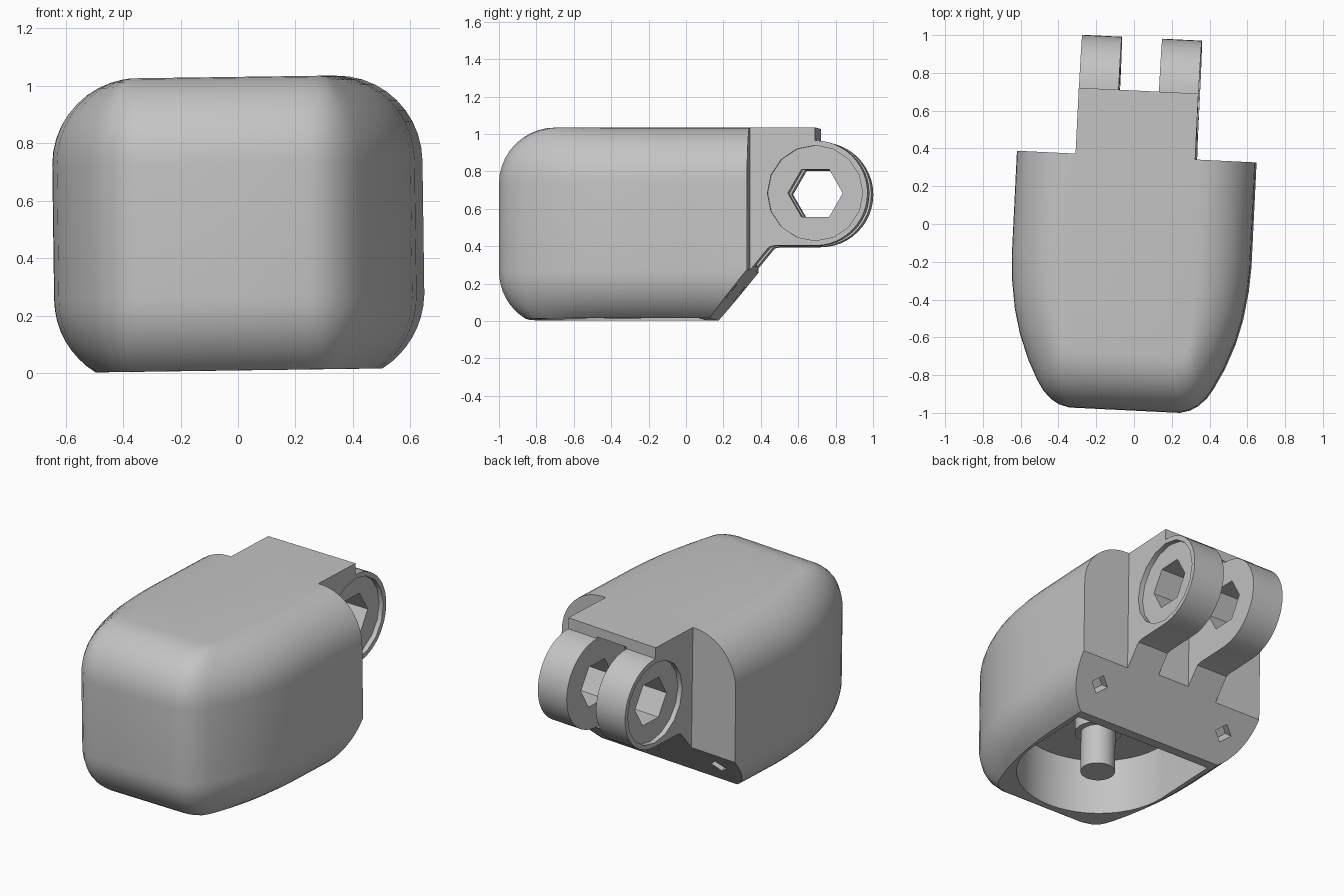
import bpy, bmesh, math
from mathutils import Matrix, Vector

cube = bpy.data.objects.get("Cube")
if cube:
    bpy.data.objects.remove(cube, do_unlink=True)

grey = bpy.data.materials.new("plain grey")
grey.use_nodes = True
grey.diffuse_color = (0.55, 0.55, 0.55, 1)
grey.node_tree.nodes["Principled BSDF"].inputs["Base Color"].default_value = (0.55, 0.55, 0.55, 1)

TOP, REAR, HALF, FRONT = 1.022, 0.357, 0.632, -0.987
EYE_Y, EYE_Z, EYE_R = 0.706, 0.671, 0.281
CX, ROUND, FLAT = 0.004, 0.3, 0.335
PLACE = (Matrix.Translation((0, 0, 0.009)) @ Matrix.Rotation(math.radians(-2.8), 4, 'Z')
         @ Matrix.Rotation(math.radians(-0.8), 4, 'Y'))


def loft(name, rings):
    """Skin closed rings of points and cap both ends."""
    bm = bmesh.new()
    rows = [[bm.verts.new(p) for p in ring] for ring in rings]
    n = len(rows[0])
    for a, b in zip(rows, rows[1:]):
        for i in range(n):
            j = (i + 1) % n
            bm.faces.new((a[i], a[j], b[j], b[i]))
    bm.faces.new(rows[0])
    bm.faces.new(rows[-1])
    bmesh.ops.recalc_face_normals(bm, faces=bm.faces)
    mesh = bpy.data.meshes.new(name)
    bm.to_mesh(mesh)
    bm.free()
    mesh.materials.append(grey)
    ob = bpy.data.objects.new(name, mesh)
    bpy.context.collection.objects.link(ob)
    return ob


def side_prism(name, profile, x0, x1):
    return loft(name, [[(CX + x, y, z) for y, z in profile] for x in (x0, x1)])


def arc(cy, cz, r, a0, a1, n):
    return [(cy + r * math.cos(math.radians(a0 + (a1 - a0) * i / n)),
             cz + r * math.sin(math.radians(a0 + (a1 - a0) * i / n))) for i in range(n + 1)]


def upright_cylinder(name, x, y, z0, z1, r, n=24):
    ring = arc(x, y, r, 0, 360, n)[:-1]
    return loft(name, [[(a, b, z) for a, b in ring] for z in (z0, z1)])


def cut(ob, cutters):
    for c in cutters:
        c.hide_render = True
        m = ob.modifiers.new("cut", 'BOOLEAN')
        m.operation, m.solver, m.object = 'DIFFERENCE', 'EXACT', c
    dg = bpy.context.evaluated_depsgraph_get()
    mesh = bpy.data.meshes.new_from_object(ob.evaluated_get(dg))
    ob.modifiers.clear()
    ob.data = mesh
    for c in cutters:
        bpy.data.objects.remove(c, do_unlink=True)


# Plan outline of the shell: wide at the rear, tapering to a blunt nose
half = [(HALF, REAR), (HALF, 0.05), (HALF, -0.2), (0.624, -0.33), (0.602, -0.48), (0.569, -0.61),
        (0.518, -0.745), (0.465, -0.85), (0.43, -0.905), (0.385, -0.948), (0.345, -0.972), (0.29, FRONT)]
outline = half + [(-x, y) for x, y in reversed(half)]

# Heights and insets that round the top and bottom edges
levels = []
for i in range(9):
    a = math.radians(-58 + 58 * i / 8)
    levels.append((0.254 + ROUND * math.sin(a), ROUND * (1 - math.cos(a))))
for i in range(11):
    a = math.radians(9 * i)
    levels.append((TOP - ROUND + ROUND * math.sin(a), ROUND * (1 - math.cos(a))))


def inset(x, y, d):
    """Pull the sides in towards a straight-sided top and the nose backwards."""
    inner = math.copysign(min(FLAT, abs(x) * 0.88), x)
    return CX + x + (inner - x) * d / ROUND, REAR + (y - REAR) * (1 - d / (REAR - FRONT))


shell = loft("housing", [[(*inset(x, y, d), max(z, 0)) for x, y in outline] for z, d in levels])

# Sloping lower rear face
slope = side_prism("slope_cutter", [(0.15, 0), (0.357, 0.258), (0.9, 0.935), (0.9, -0.3), (-0.09, -0.3)], -1, 1)

# U-shaped cavity underneath
u = arc(CX, -0.34, 0.465, 180, 360, 24) + [(CX + 0.465, 0.09), (CX - 0.465, 0.09)]
cavity = loft("cavity_cutter", [[(x, y, z) for x, y in u] for z in (-0.2, 0.35)])
cut(shell, [slope, cavity])

# Small diamond sockets in the sloping face
out = Vector((0, 0.258, -0.207)).normalized()
up = Vector((0, 0.207, 0.258)).normalized()
for s in (-1, 1):
    centre = Vector((CX + s * 0.445, 0.265, 0.143))
    diamond = [centre + Vector((a, 0, 0)) + up * b for a, b in arc(0, 0, 0.055, 0, 360, 4)[:-1]]
    cut(shell, [loft("socket_cutter", [[p + out * k for p in diamond] for k in (-0.07, 0.07)])])

# Hinge bracket with two round lugs
profile = ([(REAR, 0.258), (REAR, TOP), (EYE_Y, TOP)]
           + arc(EYE_Y, EYE_Z, EYE_R, 90, -90, 24) + [(0.49, 0.39), (0.46, 0.383)])
bracket = side_prism("hinge_bracket", profile, -0.317, 0.317)
gap = side_prism("gap_cutter", arc(EYE_Y, EYE_Z, 0.292, 0, 150, 20) + [(0.375, 0.6), (0.375, 0.1), (0.998, 0.1)],
                 -0.107, 0.107)
hole = side_prism("hole_cutter", arc(EYE_Y, EYE_Z, 0.147, 0, 360, 6)[:-1], -0.6, 0.6)
recesses = [side_prism("recess_cutter", arc(EYE_Y, EYE_Z, 0.255, 0, 360, 16)[:-1], s * 0.286, s * 0.5)
            for s in (-1, 1)]
cut(bracket, [gap, hole] + recesses)

# Drive post hanging in the cavity
post = upright_cylinder("post", CX, -0.34, 0.005, 0.36, 0.1)
collar = upright_cylinder("post_collar", CX, -0.34, 0.26, 0.36, 0.135)

# Set the slight lean of the whole assembly and shade
for ob in (shell, bracket, post, collar):
    ob.data.transform(PLACE)
    bpy.ops.object.select_all(action='DESELECT')
    ob.select_set(True)
    bpy.context.view_layer.objects.active = ob
    bpy.ops.object.shade_smooth_by_angle(angle=math.radians(30))
